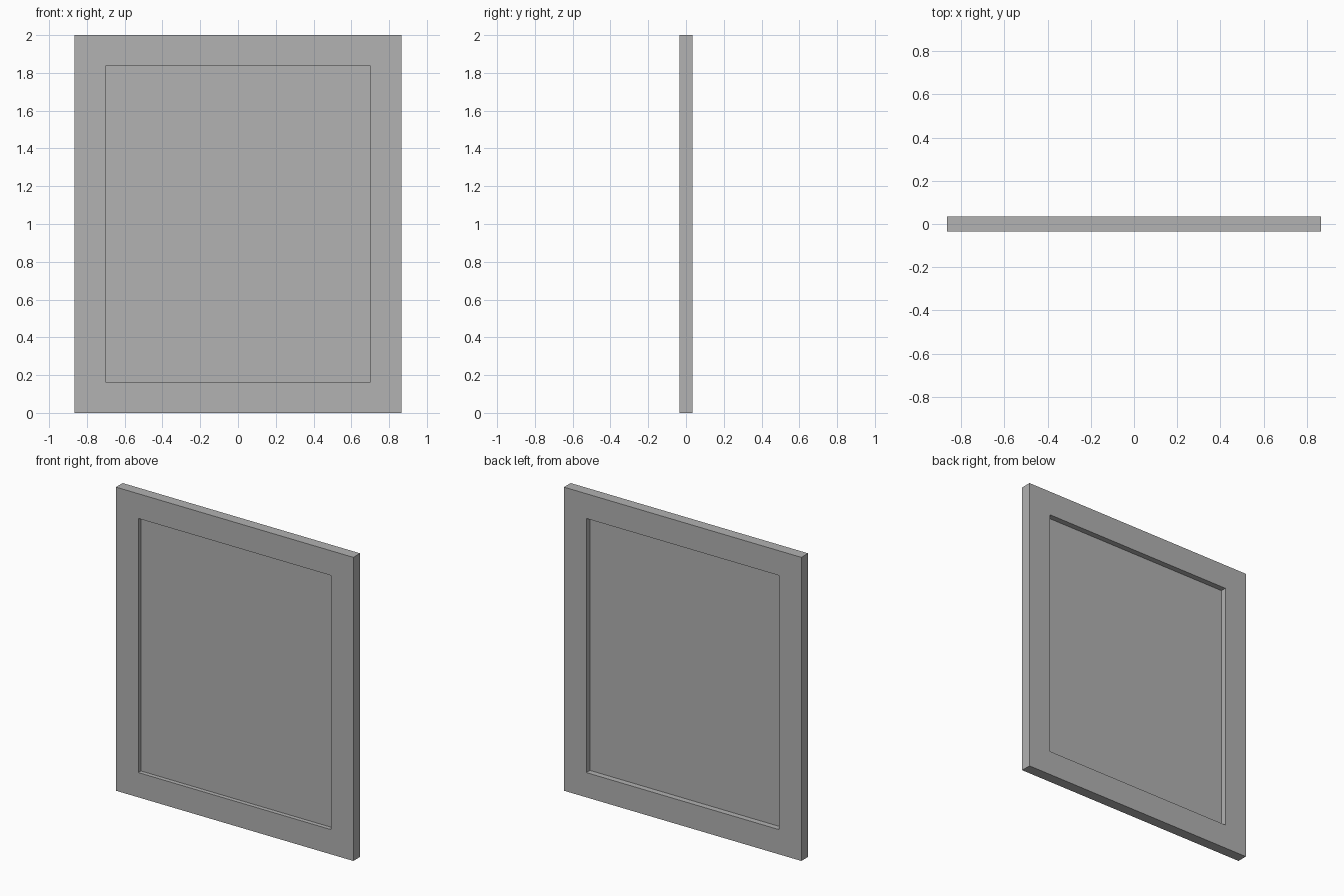
import bpy
import bmesh

cube = bpy.data.objects.get("Cube")
if cube:
    bpy.data.objects.remove(cube, do_unlink=True)

HALF_WIDTH, HEIGHT, DEPTH = 0.865, 2.0, 0.07
BORDER = 0.163
PANEL_Y, PANEL_THICK = -0.005, 0.004

grey = bpy.data.materials.new("plain_grey")
grey.use_nodes = True
colour = (0.445, 0.445, 0.445, 1.0)
grey.diffuse_color = colour
grey.node_tree.nodes["Principled BSDF"].inputs["Base Color"].default_value = colour


def make_object(name, bm):
    bmesh.ops.recalc_face_normals(bm, faces=bm.faces)
    mesh = bpy.data.meshes.new(name)
    bm.to_mesh(mesh)
    bm.free()
    mesh.materials.append(grey)
    obj = bpy.data.objects.new(name, mesh)
    bpy.context.collection.objects.link(obj)
    return obj


def rectangle(bm, inset, y):
    """Four corners of the outline, moved inward by inset."""
    x, low, high = HALF_WIDTH - inset, inset, HEIGHT - inset
    corners = ((-x, low), (x, low), (x, high), (-x, high))
    return [bm.verts.new((cx, y, cz)) for cx, cz in corners]


# Frame: four rectangular loops bridged into a closed ring
bm = bmesh.new()
section = ((0, -DEPTH / 2), (BORDER, -DEPTH / 2), (BORDER, DEPTH / 2), (0, DEPTH / 2))
loops = [rectangle(bm, inset, y) for inset, y in section]
for i, loop in enumerate(loops):
    following = loops[(i + 1) % len(loops)]
    for j in range(4):
        k = (j + 1) % 4
        bm.faces.new((loop[j], loop[k], following[k], following[j]))
make_object("frame", bm)

# Panel: thin sheet held inside the frame
bm = bmesh.new()
front = rectangle(bm, BORDER, PANEL_Y - PANEL_THICK / 2)
back = rectangle(bm, BORDER, PANEL_Y + PANEL_THICK / 2)
bm.faces.new(front)
bm.faces.new(back[::-1])
for j in range(4):
    k = (j + 1) % 4
    bm.faces.new((front[j], front[k], back[k], back[j]))
make_object("panel", bm)
